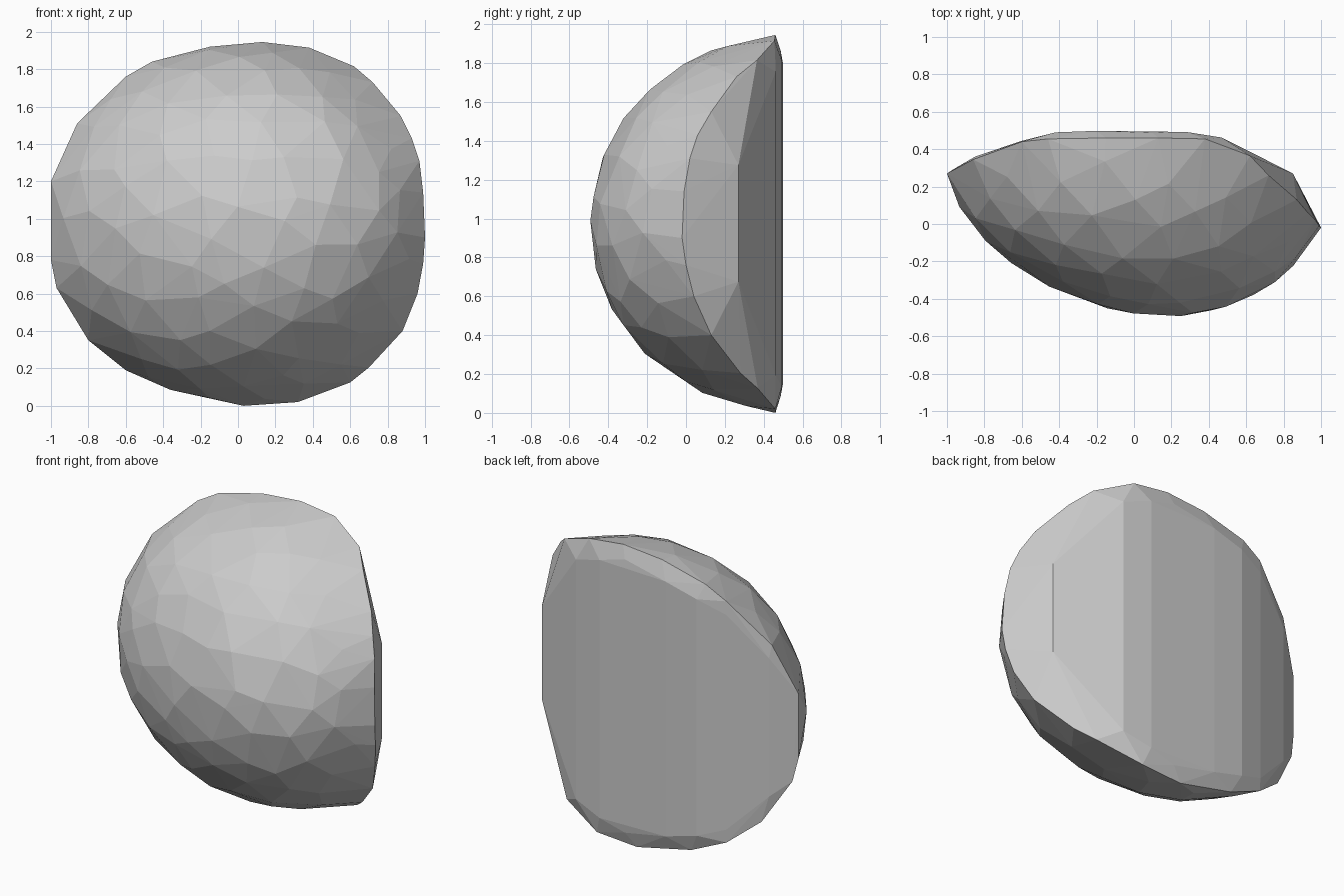
import bpy, bmesh, random
from math import pi, sqrt, sin, cos
from mathutils import Vector

if "Cube" in bpy.data.objects:
    bpy.data.objects.remove(bpy.data.objects["Cube"])

random.seed(7)
MID = 0.975                                 # height of the dome's centre

# Rim where dome meets back: x, y, z along the upper and lower half
UPPER = [(-1, .27, 1.20), (-.86, .345, 1.51), (-.6, .44, 1.76), (-.46, .455, 1.84),
         (-.15, .46, 1.92), (.13, .46, 1.945), (.38, .455, 1.915), (.62, .365, 1.815),
         (.72, .26, 1.73), (.87, .13, 1.55), (.93, .06, 1.43), (.97, .02, 1.31),
         (.99, -.01, 1.14)]
LOWER = [(-1, .27, .78), (-.97, .29, .63), (-.8, .365, .35), (-.6, .44, .19),
         (-.36, .46, .085), (.03, .46, 0), (.32, .46, .02), (.6, .37, .125),
         (.7, .28, .205), (.88, .13, .4), (.96, .04, .6), (.99, 0, .76), (1, -.02, .9)]
# Slightly bulged back, made of upright facets: x, y, half height
BACK = [(-.85, .36, .45), (-.6, .445, .70), (-.42, .49, .77), (-.2, .498, .83),
        (.1, .487, .89), (.28, .492, .84), (.47, .462, .78), (.85, .27, .30)]


def rim_y(x):
    """Depth of the rim at a given x."""
    for (x0, y0, _), (x1, y1, _) in zip(LOWER, LOWER[1:]):
        if x0 <= x <= x1:
            return y0 + (y1 - y0) * (x - x0) / (x1 - x0)
    return -1


bm = bmesh.new()

# Dome: evenly spread, jittered points on an ellipsoid leaning to the right
COUNT = 240
for i in range(COUNT):
    t = -1 + (2 * i + 1) / COUNT
    r, a = sqrt(1 - t * t), i * pi * (3 - sqrt(5))
    wobble = Vector([random.uniform(-.05, .05) for _ in range(3)])
    d = (Vector((r * cos(a), t, r * sin(a))) + wobble).normalized()
    y = 0.5 + 0.995 * d.y
    x = 0.055 - 0.24 * min(y, 0) + 1.085 * d.x
    if y < rim_y(x) - 0.06:
        bm.verts.new((x, y, MID + 0.96 * d.z))

# Rim and back points
for co in UPPER + LOWER:
    bm.verts.new(co)
for x, y, h in BACK:
    for side in (-1, 1):
        bm.verts.new((x, y, MID + side * h))

# Wrap everything in one convex shell
bmesh.ops.convex_hull(bm, input=bm.verts[:])
bmesh.ops.delete(bm, geom=[v for v in bm.verts if not v.link_faces], context='VERTS')
bmesh.ops.recalc_face_normals(bm, faces=bm.faces[:])

mesh = bpy.data.meshes.new("boulder")
bm.to_mesh(mesh)
bm.free()
boulder = bpy.data.objects.new("boulder", mesh)
bpy.context.collection.objects.link(boulder)
